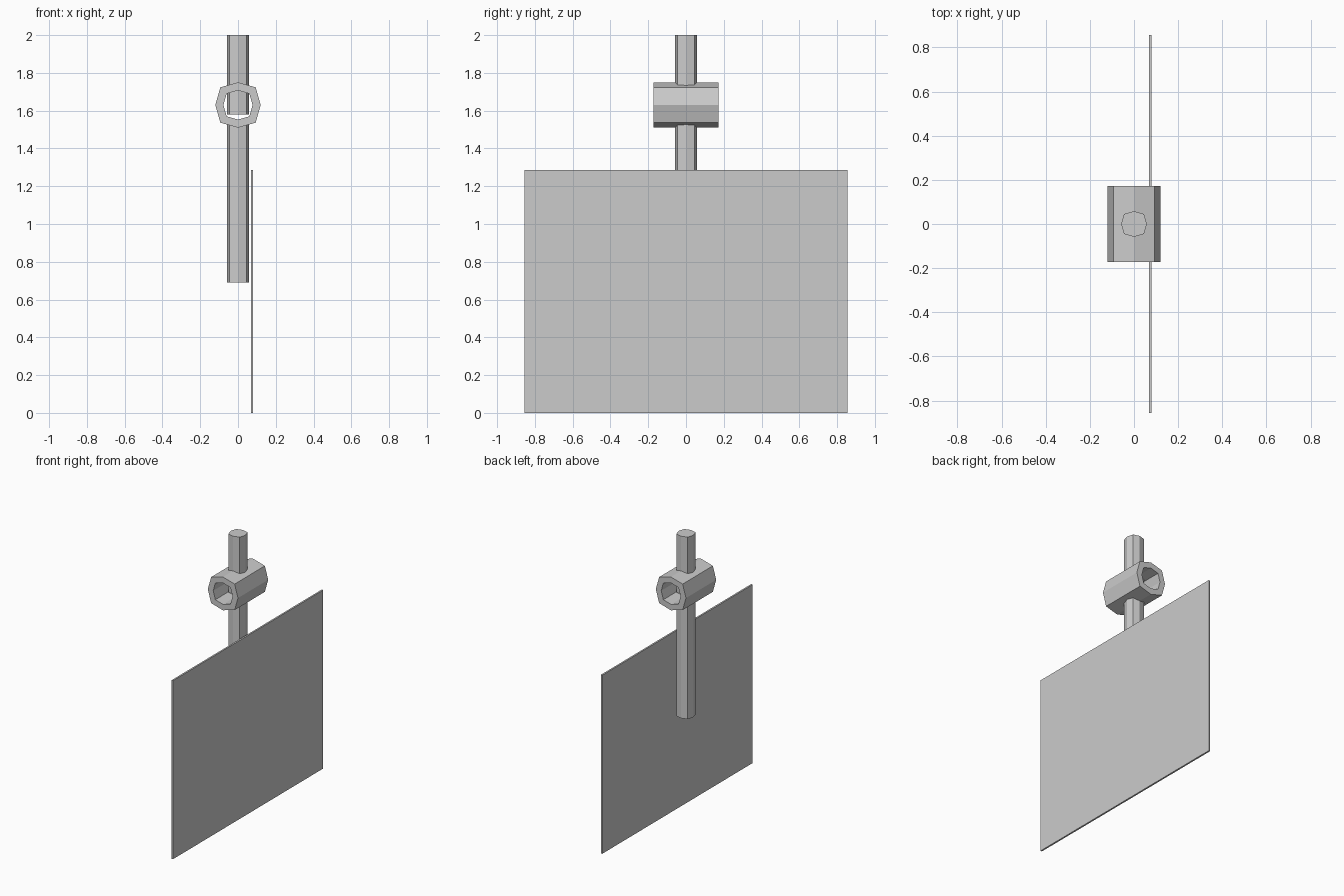
import bpy, bmesh

if "Cube" in bpy.data.objects:
    bpy.data.objects.remove(bpy.data.objects["Cube"], do_unlink=True)

grey = bpy.data.materials.new("plain grey")
grey.use_nodes = True
grey.diffuse_color = (0.6, 0.6, 0.6, 1)
grey.node_tree.nodes["Principled BSDF"].inputs["Base Color"].default_value = (0.6, 0.6, 0.6, 1)


def finish(name, bm):
    bmesh.ops.recalc_face_normals(bm, faces=bm.faces)
    mesh = bpy.data.meshes.new(name)
    bm.to_mesh(mesh)
    bm.free()
    mesh.materials.append(grey)
    obj = bpy.data.objects.new(name, mesh)
    bpy.context.collection.objects.link(obj)
    return obj


def octagon(r):
    # Slightly bulged eight-sided outline
    d = r * 0.78
    return [(r, 0), (d, d), (0, r), (-d, d), (-r, 0), (-d, -d), (0, -r), (d, -d)]


def pole(name, bottom, top):
    bm = bmesh.new()
    face = bm.faces.new([bm.verts.new((x, y, bottom)) for x, y in octagon(0.058)])
    ext = bmesh.ops.extrude_face_region(bm, geom=[face], use_keep_orig=True)
    verts = [v for v in ext["geom"] if isinstance(v, bmesh.types.BMVert)]
    bmesh.ops.translate(bm, verts=verts, vec=(0, 0, top - bottom))
    return finish(name, bm)


def sleeve(name, outer, inner, half, height):
    # Open tube lying along y, with a wall and flat ring ends
    bm = bmesh.new()
    loops = [[bm.verts.new((x, y, z + height)) for x, z in octagon(r)]
             for r, y in ((outer, -half), (outer, half), (inner, half), (inner, -half))]
    for i, a in enumerate(loops):
        b = loops[(i + 1) % 4]
        for j in range(8):
            k = (j + 1) % 8
            bm.faces.new((a[j], a[k], b[k], b[j]))
    return finish(name, bm)


def panel(name, size, centre):
    bm = bmesh.new()
    bmesh.ops.create_cube(bm, size=1)
    bmesh.ops.scale(bm, verts=bm.verts, vec=size)
    bmesh.ops.translate(bm, verts=bm.verts, vec=centre)
    return finish(name, bm)


# Pole in two lengths, meeting the cross sleeve from above and below
pole("upper_pole", 1.58, 2.0)
pole("lower_pole", 0.69, 1.535)
sleeve("cross_sleeve", 0.12, 0.077, 0.172, 1.63)

# Thin flat board beside the pole
panel("board", (0.012, 1.71, 1.285), (0.074, 0, 0.6425))
